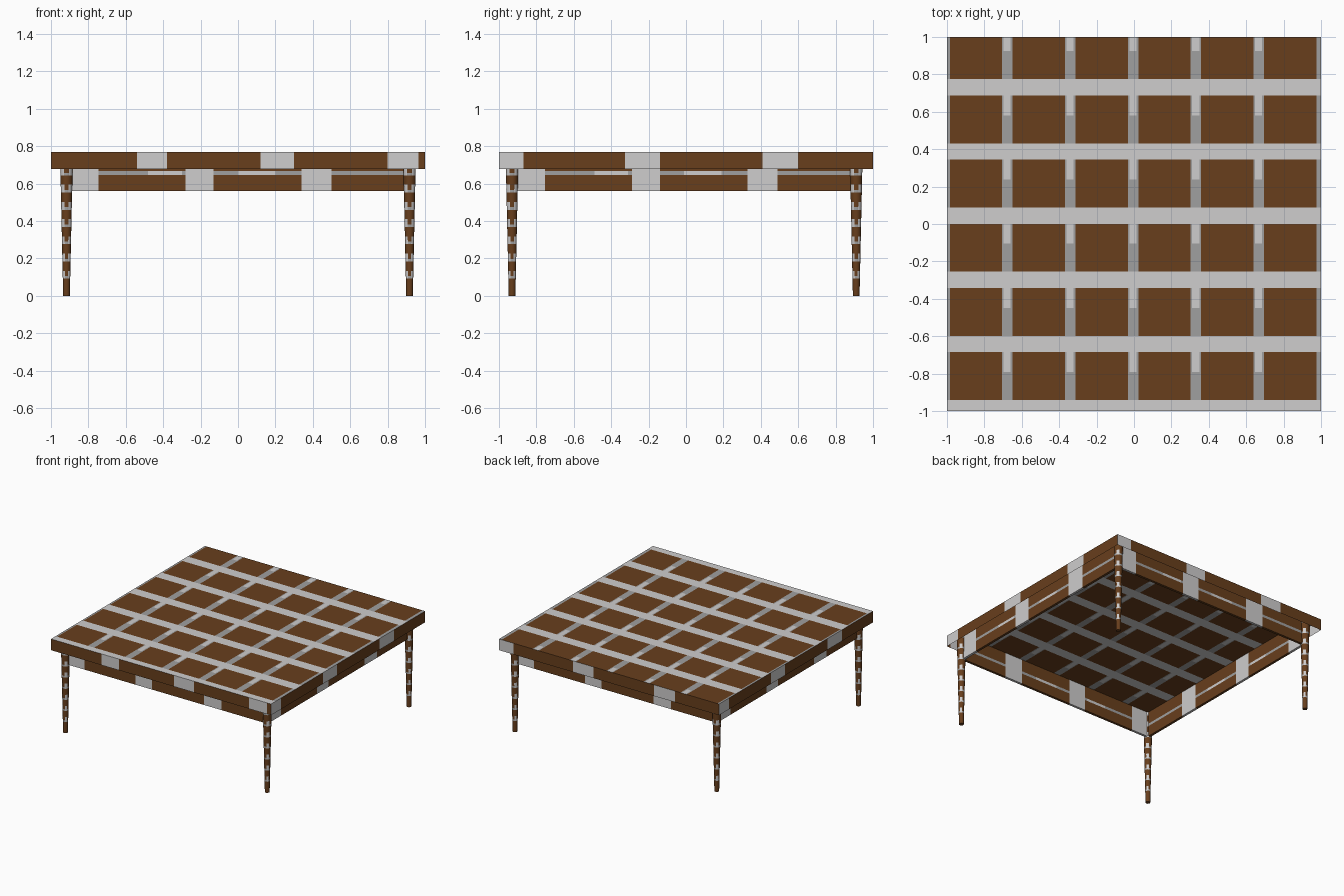
import bpy, bmesh, math
from mathutils import Vector, Matrix

if "Cube" in bpy.data.objects:
    bpy.data.objects.remove(bpy.data.objects["Cube"], do_unlink=True)

BROWN, LIGHT, DARK = 0, 1, 2


def material(name, rgb):
    m = bpy.data.materials.new(name)
    m.use_nodes = True
    m.diffuse_color = (*rgb, 1)
    m.node_tree.nodes["Principled BSDF"].inputs["Base Color"].default_value = (*rgb, 1)
    return m


MATS = [material("wood_brown", (0.138, 0.049, 0.012)),
        material("light_grey", (0.62, 0.61, 0.61)),
        material("dark_grey", (0.35, 0.35, 0.35))]


def cut(bm, axis, values):
    normal = Vector([float(i == axis) for i in range(3)])
    for v in values:
        bmesh.ops.bisect_plane(bm, geom=bm.verts[:] + bm.edges[:] + bm.faces[:],
                               plane_co=normal * v, plane_no=normal, dist=1e-5)


def finish(name, bm, rule):
    bm.normal_update()
    for f in bm.faces:
        f.material_index = rule(f.calc_center_median(), f.normal)
    me = bpy.data.meshes.new(name)
    bm.to_mesh(me)
    bm.free()
    for m in MATS:
        me.materials.append(m)
    ob = bpy.data.objects.new(name, me)
    bpy.context.collection.objects.link(ob)
    return ob


def box(lo, hi):
    bm = bmesh.new()
    bmesh.ops.create_cube(bm, size=1)
    lo, hi = Vector(lo), Vector(hi)
    for v in bm.verts:
        v.co = (lo + hi) / 2 + Vector(a * b for a, b in zip(v.co, hi - lo))
    return bm


def inside(v, spans):
    return any(a < v < b for a, b in spans)


def edges(spans):
    return [v for s in spans for v in s if abs(v) < 0.999]


# Table top: tiled sheet with a banded rim, open underneath
cols = [(-0.985 + 0.336 * i, -0.705 + 0.336 * i) for i in range(6)]
rows = [(-0.941 + 0.343 * i, min(-0.685 + 0.343 * i, 1.0)) for i in range(6)]
gaps = [(cols[i][1] + 0.008, cols[i + 1][0] - 0.01) for i in range(5)]
steps = [a + 0.15 for a, b in rows]
front_bands = [(-0.54, -0.38), (0.12, 0.30), (0.80, 0.965)]
side_bands = [(-1.0, -0.87), (-0.325, -0.14), (0.41, 0.60)]
back_bands = [(-b, -a) for a, b in side_bands]


def top_rule(c, n):
    if abs(n.z) > 0.5:
        if not inside(c.y, rows):
            return LIGHT
        if inside(c.x, cols):
            return BROWN
        upper = any(s < c.y < r[1] for s, r in zip(steps, rows))
        return LIGHT if upper and inside(c.x, gaps) else DARK
    if n.y < -0.5:
        return LIGHT if inside(c.x, front_bands) else BROWN
    if n.y > 0.5:
        return LIGHT if inside(c.x, back_bands) else BROWN
    along = c.y if n.x > 0 else -c.y
    return LIGHT if inside(along, side_bands) else BROWN


bm = box((-1, -1, 0.678), (1, 1, 0.77))
bm.normal_update()
bmesh.ops.delete(bm, geom=[f for f in bm.faces if f.normal.z < -0.5], context="FACES")
cut(bm, 0, edges(cols) + edges(gaps) + edges(front_bands) + edges(back_bands))
cut(bm, 1, edges(rows) + steps + edges(side_bands) + edges(back_bands))
finish("table_top", bm, top_rule)

# Aprons: banded boards up to the sheet, with a thin grey line between tile rows
SHIFT = -0.01
apron_bands = [(-0.90, -0.745), (-0.28, -0.13), (0.34, 0.50)]
for name, turn in (("front", 0), ("left", 1), ("back", 2), ("right", 3)):
    def apron_rule(c, n):
        if inside(c.x, apron_bands):
            return LIGHT
        if 0.647 < c.z < 0.668 and abs(n.y) > 0.5:
            return LIGHT if -0.48 < c.x < -0.3 or 0 < c.x < 0.2 else DARK
        return BROWN

    bm = box((-0.895, -0.92, 0.56), (0.895, -0.9, 0.768))
    cut(bm, 0, edges(apron_bands) + [-0.48, -0.3, 0, 0.2])
    cut(bm, 2, [0.647, 0.668])
    ob = finish(name + "_apron", bm, apron_rule)
    ob.data.transform(Matrix.Rotation(turn * math.pi / 2, 4, "Z"))
    ob.location.y = SHIFT

# Legs: tapered round posts with grey rings, wider on the diagonals
PERIOD, THIN, WIDE = 0.092, 0.014, 0.042


def leg_rule(c, n):
    if abs(n.z) > 0.8:
        return BROWN
    diagonal = abs(abs(n.x) - abs(n.y)) < 0.4
    height = WIDE if diagonal else THIN
    return (LIGHT if diagonal else DARK) if c.z % PERIOD < height and c.z > 0.05 else BROWN


for sx, xname in ((-1, "right"), (1, "left")):
    for sy, yname in ((-1, "front"), (1, "back")):
        bm = bmesh.new()
        bmesh.ops.create_cone(bm, cap_ends=True, segments=24, radius1=0.018,
                              radius2=0.035, depth=0.768,
                              matrix=Matrix.Translation((0, 0, 0.384))
                              @ Matrix.Rotation(math.pi / 24, 4, "Z"))
        cut(bm, 2, [PERIOD * i + d for i in range(1, 9) for d in (0, THIN, WIDE)])
        leg = finish(f"{yname}_{xname}_leg", bm, leg_rule)
        leg.location = (0.917 * sx, 0.92 * sy + SHIFT, 0)
        bpy.ops.object.select_all(action="DESELECT")
        leg.select_set(True)
        bpy.context.view_layer.objects.active = leg
        bpy.ops.object.shade_smooth_by_angle(angle=math.radians(35))
